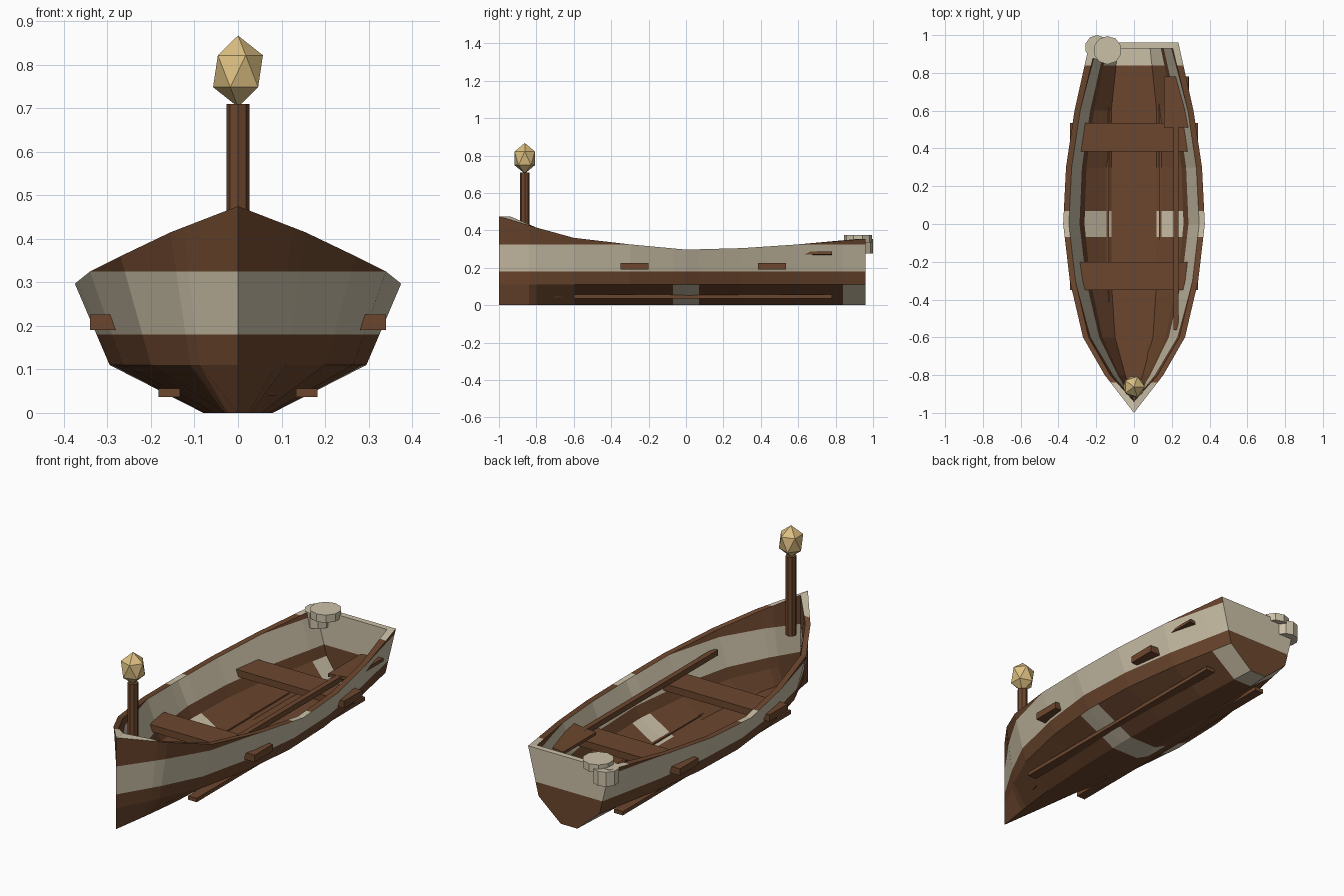
import bpy, bmesh, math
from mathutils import Vector, Matrix

cube = bpy.data.objects.get("Cube")
if cube:
    bpy.data.objects.remove(cube, do_unlink=True)


def material(name, rgb):
    m = bpy.data.materials.new(name)
    m.use_nodes = True
    m.diffuse_color = (*rgb, 1)
    m.node_tree.nodes["Principled BSDF"].inputs["Base Color"].default_value = (*rgb, 1)
    return m


WOOD = material("brown wood", (0.15, 0.062, 0.027))
CREAM = material("cream paint", (0.60, 0.53, 0.39))
GOLD = material("lantern gold", (0.72, 0.52, 0.22))


def finish(name, bm, mats):
    mesh = bpy.data.meshes.new(name)
    bm.to_mesh(mesh)
    bm.free()
    for m in mats:
        mesh.materials.append(m)
    ob = bpy.data.objects.new(name, mesh)
    bpy.context.scene.collection.objects.link(ob)
    return ob


def box(name, centre, size, mat, tilt=0):
    bm = bmesh.new()
    spin = Matrix.Rotation(tilt, 4, 'Y')
    bmesh.ops.create_cube(bm, size=1, matrix=Matrix.Translation(centre) @ spin @ Matrix.Diagonal((*size, 1)))
    return finish(name, bm, [mat])


def cylinder(name, centre, radius, height, sides, mat):
    bm = bmesh.new()
    bmesh.ops.create_cone(bm, cap_ends=True, segments=sides, radius1=radius, radius2=radius,
                          depth=height, matrix=Matrix.Translation(centre))
    return finish(name, bm, [mat])


# Hull stations: y, sheer half width, sheer height, chine half width
STATIONS = [(-1, 0, .475, 0), (-.8, .155, .415, .11), (-.6, .27, .36, .20),
            (-.3, .34, .325, .265), (0, .375, .297, .295), (.3, .36, .305, .285),
            (.6, .315, .325, .245), (.96, .235, .355, .175)]
OUTER, INNER, RIM, TRANSOM = range(4)


def section(bm, y, sheer, top, chine, keel, chine_z, keel_z):
    side = [(sheer, top), (chine, chine_z), (keel, keel_z)]
    points = side + [(-x, z) for x, z in reversed(side)]
    return [bm.verts.new((x, y, z)) for x, z in points]


def build_hull():
    bm = bmesh.new()
    outer, inner = [], []
    for y, sheer, top, chine in STATIONS:
        outer.append(section(bm, y, sheer, top, chine, chine * .27, .11, 0))
        c = max(chine - .033, 0)
        inner.append(section(bm, max(-.94, min(.93, y)), max(sheer - .03, 0), top,
                             c, min(.12, c * .6), .125, .04))

    def face(verts, part):
        bm.faces.new(verts).material_index = part

    # Lofted skins, the rim between them and the transom
    for i in range(len(STATIONS) - 1):
        for skin, part in ((outer, OUTER), (inner, INNER)):
            a, b = skin[i], skin[i + 1]
            for k in range(5):
                face((a[k], a[k + 1], b[k + 1], b[k]), part)
        for k in (0, 5):
            face((outer[i][k], outer[i + 1][k], inner[i + 1][k], inner[i][k]), RIM)
    face((outer[-1][0], outer[-1][5], inner[-1][5], inner[-1][0]), RIM)
    face(outer[-1], TRANSOM)
    face(inner[-1], TRANSOM)
    face((outer[0][0], inner[0][0], inner[0][5], outer[0][5]), RIM)
    bmesh.ops.remove_doubles(bm, verts=bm.verts[:], dist=.0005)
    bmesh.ops.recalc_face_normals(bm, faces=bm.faces[:])

    # Cut along the borders of the painted bands
    cuts = [((0, 0, z), (0, 0, 1)) for z in (.18, .325)]
    cuts += [((0, y, 0), (0, 1, 0)) for y in (-.84, -.07, .07, .84)]
    for co, no in cuts:
        bmesh.ops.bisect_plane(bm, geom=bm.verts[:] + bm.edges[:] + bm.faces[:], dist=1e-5,
                               plane_co=Vector(co), plane_no=Vector(no))
    bm.normal_update()

    # Paint by height and by distance along the boat
    for f in bm.faces:
        c, part = f.calc_center_median(), f.material_index
        band = abs(c.y) < .07 or c.y > .84
        if part == RIM:
            cream = band or c.y < -.84
        elif part == TRANSOM:
            cream = c.z > .18
        elif c.z < .11:
            floor = part == INNER and f.normal.z > .97 and abs(c.x) < .05
            cream = band and not (floor and c.y < .84)
        else:
            cream = .18 < c.z < .325
        f.material_index = int(cream)
    return finish("hull", bm, [WOOD, CREAM])


build_hull()

# Benches pass through the sides
for name, y in (("front_bench", -.275), ("rear_bench", .46)):
    box(name, (0, y, .208), (.68, .15, .036), WOOD)

# Bilge rails under the hull
for name, s in (("left", 1), ("right", -1)):
    box(name + "_bilge_rail", (s * .158, .09, .046), (.05, 1.38, .02), WOOD)

# Oar resting on the benches
box("oar_shaft", (.222, -.01, .265), (.028, 1.1, .028), WOOD)
box("oar_blade", (.225, .645, .272), (.13, .27, .016), WOOD, -.1)

# Bow lantern on its post
cylinder("lantern_post", (0, -.862, .505), .026, .41, 8, WOOD)
bm = bmesh.new()
bmesh.ops.create_icosphere(bm, subdivisions=1, radius=1,
                           matrix=Matrix.Translation((0, -.862, .785)) @ Matrix.Diagonal((.064, .064, .082, 1)))
finish("lantern", bm, [GOLD])

# Stern fitting: two overlapping drums
cylinder("stern_drum_top", (-.14, .92, .355), .075, .04, 10, CREAM)
cylinder("stern_drum_base", (-.195, .935, .315), .065, .075, 10, CREAM)
